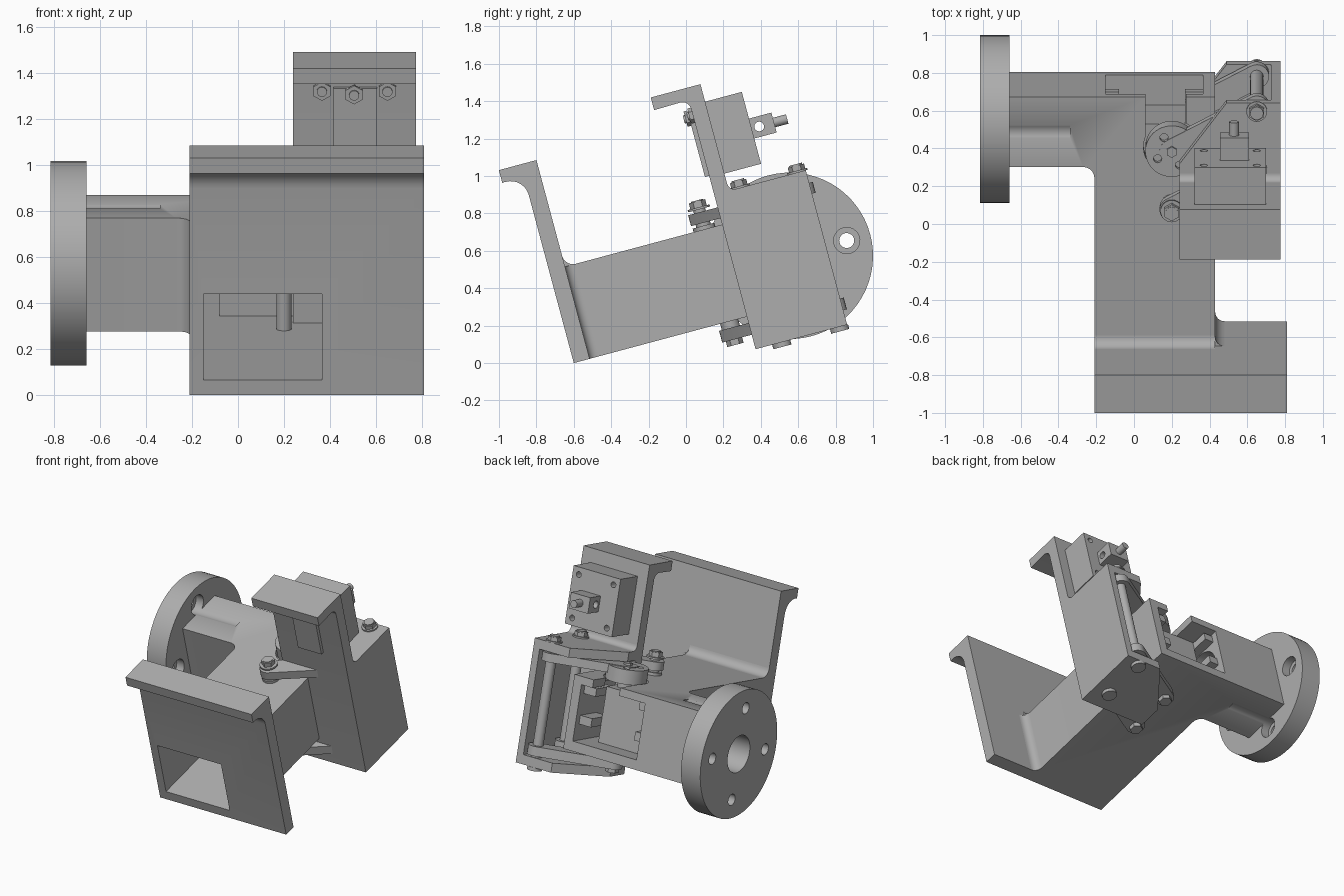
import bpy, bmesh, math
from mathutils import Matrix, Vector

if "Cube" in bpy.data.objects:
    bpy.data.objects.remove(bpy.data.objects["Cube"])

# The gripper is designed upright in (x, u, v), then tilted about x
TILT = Matrix.Translation((0, -0.6, 0)) @ Matrix.Rotation(math.radians(15), 4, "X")

grey = bpy.data.materials.new("machined grey")
grey.use_nodes = True
COLOUR = (0.42, 0.42, 0.42, 1)
grey.diffuse_color = COLOUR
grey.node_tree.nodes["Principled BSDF"].inputs["Base Color"].default_value = COLOUR
parts = []


def finish(name, bm):
    bmesh.ops.recalc_face_normals(bm, faces=bm.faces)
    mesh = bpy.data.meshes.new(name)
    bm.to_mesh(mesh)
    bm.free()
    mesh.materials.append(grey)
    obj = bpy.data.objects.new(name, mesh)
    obj.matrix_world = TILT
    bpy.context.collection.objects.link(obj)
    parts.append(obj)
    return obj


def prism(name, points, axis, lo, hi):
    """Extrude a closed profile along x (profile u,v) or v (profile x,u)."""
    place = (lambda a, b, c: (c, a, b)) if axis == "x" else (lambda a, b, c: (a, b, c))
    bm = bmesh.new()
    face = bm.faces.new([bm.verts.new(place(a, b, lo)) for a, b in points])
    moved = bmesh.ops.extrude_face_region(bm, geom=[face])["geom"]
    verts = [g for g in moved if isinstance(g, bmesh.types.BMVert)]
    bmesh.ops.translate(bm, verts=verts, vec=Vector(place(0, 0, hi - lo)))
    return finish(name, bm)


def box(name, x, u, v):
    return prism(name, [(x[0], u[0]), (x[1], u[0]), (x[1], u[1]), (x[0], u[1])], "v", *v)


def cyl(name, axis, centre, r, lo, hi, sides=32):
    """Cylinder along x, u or v; centre holds the other two coordinates."""
    a, b = centre
    mid = (lo + hi) / 2
    loc = {"x": (mid, a, b), "u": (a, mid, b), "v": (a, b, mid)}[axis]
    turn = {"x": Matrix.Rotation(math.pi / 2, 4, "Y"),
            "u": Matrix.Rotation(math.pi / 2, 4, "X"), "v": Matrix()}[axis]
    bm = bmesh.new()
    bmesh.ops.create_cone(bm, cap_ends=True, segments=sides, radius1=r, radius2=r,
                          depth=hi - lo, matrix=Matrix.Translation(loc) @ turn)
    return finish(name, bm)


def arc(cx, cy, r, a0, a1, n=8):
    steps = [math.radians(a0 + (a1 - a0) * i / n) for i in range(n + 1)]
    return [(cx + r * math.cos(t), cy + r * math.sin(t)) for t in steps]


def cut(target, *cutters):
    for c in cutters:
        mod = target.modifiers.new("cut", "BOOLEAN")
        mod.operation, mod.solver, mod.object = "DIFFERENCE", "EXACT", c
    bpy.context.view_layer.update()
    graph = bpy.context.evaluated_depsgraph_get()
    mesh = bpy.data.meshes.new_from_object(target.evaluated_get(graph))
    target.modifiers.clear()
    target.data = mesh
    for c in cutters:
        parts.remove(c)
        bpy.data.objects.remove(c)


WIN_X, WIN_V = (-0.15, 0.365), (0.067, 0.455)
AXIS_U, AXIS_V = 1.264, 0.255
HUB, IDLER = (0.2, 1.18), (0.2, 0.86)
JAW_PIVOTS = [(0.65, 1.42), (0.65, 1.10)]

# Fixed jaw with lip and window
jaw = prism("fixed_jaw", [(0, 0), (0.088, 0), (0.088, 1.1), (-0.12, 1.1), (-0.12, 1.03)]
            + arc(-0.1, 0.93, 0.1, 90, 0), "x", -0.21, 0.81)
cut(jaw, box("cutter", WIN_X, (-0.1, 0.2), WIN_V))
prism("fixed_jaw_fillet", [(0.07, 0.48), (0.07, 0.57)] + arc(0.148, 0.57, 0.06, 180, 270)
      + [(0.148, 0.48)], "x", -0.21, 0.43)

# Hollow L-shaped body with side arm
body = prism("body", [(-0.21, 0.08), (0.48, 0.08)] + arc(0.48, 0.138, 0.05, 270, 180)
             + [(0.43, 1.455), (-0.66, 1.455), (-0.66, 1.07)]
             + arc(-0.27, 1.01, 0.06, 90, 0), "v", 0, 0.51)
cut(body,
    box("cutter", WIN_X, (0, 1.6), WIN_V),
    box("cutter", (0.06, 0.275), (1.18, 1.6), (0.4, 0.6)),
    cyl("cutter", "v", HUB, 0.15, 0.42, 0.6),
    cyl("cutter", "x", (AXIS_U, AXIS_V), 0.13, -0.9, -0.12),
    *[cyl("cutter", "x", (AXIS_U, AXIS_V + s * 0.315), 0.07, -0.7, -0.34) for s in (-1, 1)])

# Mounting flange with bore and four counterbored bolt holes
flange = cyl("mounting_flange", "x", (AXIS_U, AXIS_V), 0.445, -0.815, -0.66, 64)
holes = [cyl("cutter", "x", (AXIS_U, AXIS_V), 0.13, -0.9, -0.6)]
for du, dv in ((1, 0), (-1, 0), (0, 1), (0, -1)):
    c = (AXIS_U + 0.315 * du, AXIS_V + 0.315 * dv)
    holes += [cyl("cutter", "x", c, 0.04, -0.9, -0.6), cyl("cutter", "x", c, 0.07, -0.72, -0.6)]
cut(flange, *holes)

# Servo in the body cavity
box("servo", (-0.08, 0.27), (1.08, 1.29), (0.067, 0.45))
for side, x in (("right", (-0.15, -0.08)), ("left", (0.27, 0.365))):
    for level, v in (("lower", (0.18, 0.24)), ("upper", (0.39, 0.445))):
        box(f"servo_{side}_{level}_mount", x, (1.22, 1.41), v)
cyl("servo_shaft", "v", HUB, 0.05, 0.44, 0.6)
horn = cyl("servo_horn", "v", HUB, 0.14, 0.5, 0.6, 48)
cut(horn, *[cyl("cutter", "v", (HUB[0] + 0.085 * math.cos(a), HUB[1] + 0.085 * math.sin(a)),
                0.022, 0.57, 0.7, 16) for a in (0.5, 2.07, 3.64, 5.21)])
cyl("horn_screw", "v", HUB, 0.03, 0.59, 0.62, 6)


def link(name, a, b, v, r=0.065):
    ang = math.degrees(math.atan2(b[1] - a[1], b[0] - a[0]))
    prism(name, arc(*a, r, ang + 90, ang + 270, 12) + arc(*b, r, ang - 90, ang + 90, 12), "v", *v)


# Parallel links above and below the body
for crank, end, label in ((HUB, JAW_PIVOTS[0], "drive"), (IDLER, JAW_PIVOTS[1], "idler")):
    link(f"{label}_link_upper", crank, end, (0.545, 0.605))
    link(f"{label}_link_lower", crank, end, (-0.1, -0.035))
    cyl(f"{label}_lower_spacer", "v", crank, 0.05, -0.04, 0.01)
    cyl(f"{label}_lower_head", "v", crank, 0.045, -0.13, -0.1, 6)

# Idler pivot stack
cyl("idler_pin", "v", IDLER, 0.033, -0.1, 0.67, 24)
for i, (r, lo, hi) in enumerate(((0.06, 0.51, 0.53), (0.04, 0.53, 0.55), (0.06, 0.62, 0.632))):
    cyl(f"idler_washer_{i + 1}", "v", IDLER, r, lo, hi, 24)
cyl("idler_bolt_head", "v", IDLER, 0.045, 0.632, 0.665, 6)

# Moving jaw: lipped plate, two chamfered shelves and a side wall
prism("moving_jaw", [(0.958, -0.18), (1.04, -0.18), (1.04, 1.265), (0.765, 1.265), (0.765, 1.195)]
      + arc(0.91, 1.15, 0.048, 90, 0), "x", 0.24, 0.775)
shelf = [(0.24, 1.0), (0.24, 1.13), (0.49, 1.465), (0.775, 1.465), (0.775, 1.0)]
prism("jaw_top_shelf", shelf, "v", 0.61, 0.675)
prism("jaw_bottom_shelf", shelf, "v", -0.18, -0.115)
box("jaw_side_wall", (0.725, 0.775), (1.0, 1.465), (-0.18, 0.675))
prism("jaw_fillet", [(1.02, 0.66), (1.02, 0.715)] + arc(1.08, 0.715, 0.04, 180, 270)
      + [(1.08, 0.66)], "x", 0.24, 0.775)

# Jaw pivot pins with hex heads and round caps
for i, p in enumerate(JAW_PIVOTS):
    cyl(f"jaw_pin_{i + 1}", "v", p, 0.035, -0.18, 0.72, 24)
    cyl(f"jaw_pin_washer_{i + 1}", "v", p, 0.055, 0.675, 0.685, 24)
    cyl(f"jaw_pin_head_{i + 1}", "v", p, 0.045, 0.685, 0.712, 6)
    cyl(f"jaw_pin_cap_{i + 1}", "v", p, 0.05, -0.205, -0.18, 24)

# Sensor block behind the moving jaw, with connector
sensor = box("sensor_block", (0.32, 0.70), (1.04, 1.243), (0.77, 1.168))
cut(sensor, *[cyl("cutter", "u", (x, v), 0.02, 1.15, 1.3, 16)
              for x in (0.37, 0.65) for v in (0.82, 1.118)])
connector = box("connector", (0.455, 0.61), (1.24, 1.367), (0.91, 1.02))
cut(connector, cyl("cutter", "x", (1.285, 0.965), 0.026, 0.4, 0.7, 20))
cyl("connector_pin", "u", (0.53, 0.965), 0.026, 1.36, 1.44, 20)

# Contact plate and nuts on the gripping face
box("contact_plate", (0.415, 0.605), (0.935, 0.96), (0.78, 1.13))
for i, (x, v, face) in enumerate(((0.365, 1.115, 0.958), (0.505, 1.105, 0.935), (0.65, 1.115, 0.958))):
    cyl(f"contact_nut_{i + 1}", "u", (x, v), 0.042, face - 0.02, face, 6)
    cyl(f"contact_stud_{i + 1}", "u", (x, v), 0.022, face - 0.03, face, 16)

# Smooth round surfaces, keep machined edges sharp
bpy.ops.object.select_all(action="DESELECT")
for obj in parts:
    obj.select_set(True)
bpy.context.view_layer.objects.active = parts[0]
bpy.ops.object.shade_smooth_by_angle(angle=math.radians(30))
